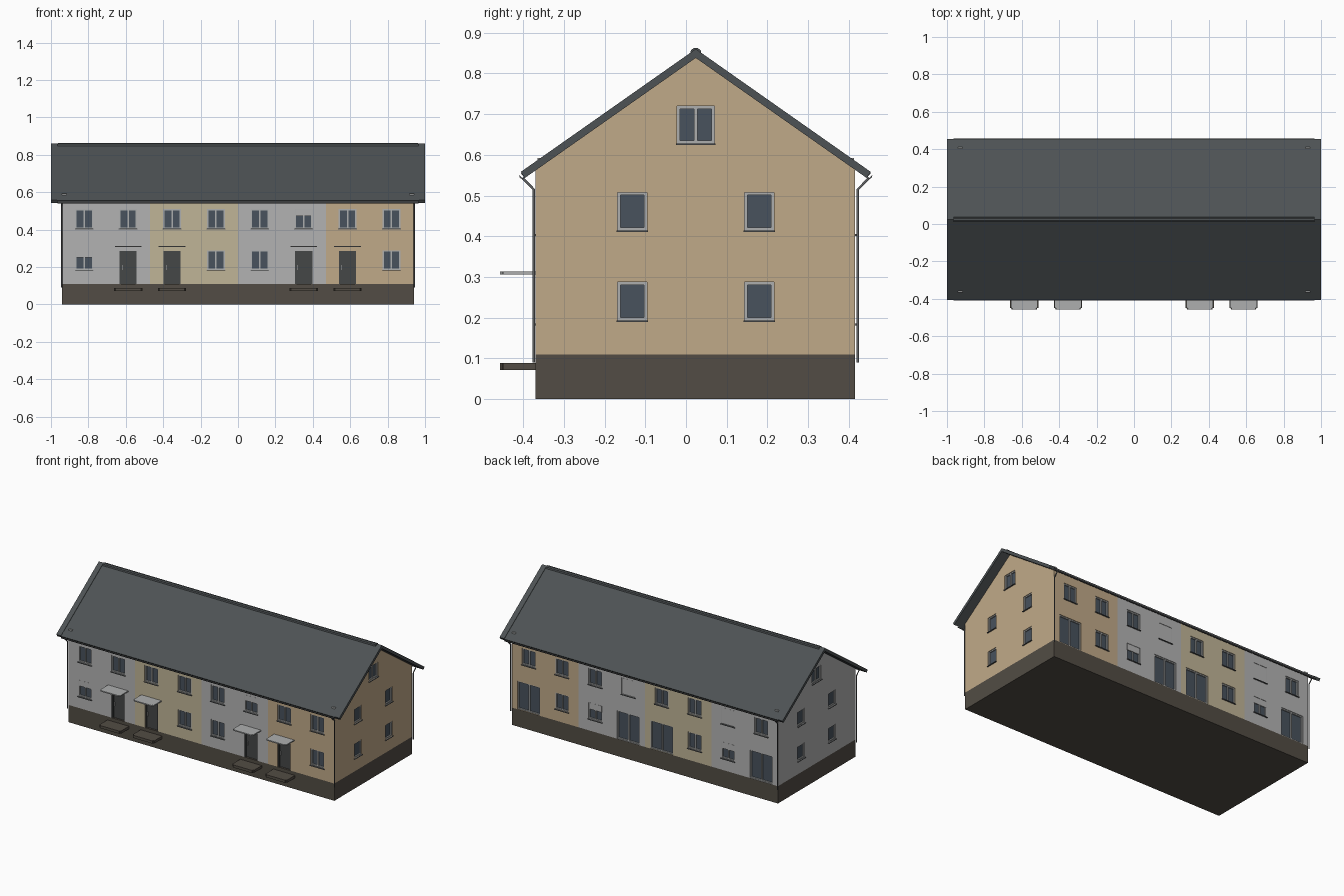
import bpy, bmesh
from mathutils import Matrix, Vector

if "Cube" in bpy.data.objects:
    bpy.data.objects.remove(bpy.data.objects["Cube"])

C = 0.024                      # ridge line in y
YF, YB, XW = -0.37, 0.415, 0.94


def material(name, r, g, b):
    m = bpy.data.materials.new(name)
    m.diffuse_color = (r, g, b, 1)
    m.use_nodes = True
    m.node_tree.nodes["Principled BSDF"].inputs["Base Color"].default_value = m.diffuse_color
    return m


GREY = material("grey_render", 0.45, 0.45, 0.45)
BEIGE = material("beige_render", 0.53, 0.46, 0.31)
TAN = material("tan_render", 0.53, 0.40, 0.25)
BASE = material("plinth_brown", 0.085, 0.073, 0.058)
ROOF = material("roof_slate", 0.075, 0.085, 0.09)
GLASS = material("glass_blue", 0.065, 0.085, 0.11)
DOOR = material("door_dark", 0.06, 0.063, 0.063)
LIGHT = material("light_grey", 0.42, 0.43, 0.43)
METAL = material("gutter_metal", 0.12, 0.125, 0.13)

parts = {}                     # name -> (bmesh, material)


def part(name, mat=None):
    if name not in parts:
        parts[name] = (bmesh.new(), mat)
    return parts[name][0]


def box(bm, lo, hi, frame=Matrix()):
    lo, hi = Vector(lo), Vector(hi)
    m = frame @ Matrix.Translation((lo + hi) / 2) @ Matrix.Diagonal((*(hi - lo), 1))
    return bmesh.ops.create_cube(bm, size=1, matrix=m)["verts"]


def prism(bm, profile, x0, x1):
    """Extrude a (y, z) profile along x."""
    a = [bm.verts.new((x0, y, z)) for y, z in profile]
    b = [bm.verts.new((x1, y, z)) for y, z in profile]
    bm.faces.new(a)
    bm.faces.new(b[::-1])
    n = len(a)
    for i in range(n):
        j = (i + 1) % n
        bm.faces.new((a[i], b[i], b[j], a[j]))


def finish(name):
    bm, mat = parts[name]
    bmesh.ops.recalc_face_normals(bm, faces=bm.faces[:])
    me = bpy.data.meshes.new(name)
    bm.to_mesh(me)
    bm.free()
    ob = bpy.data.objects.new(name, me)
    bpy.context.collection.objects.link(ob)
    if mat:
        me.materials.append(mat)
    return ob


# Wall frames: local x along the wall, local y outward, z up
def wall_frame(u, out, origin):
    m = Matrix.Identity(4)
    m.col[0], m.col[1] = (*u, 0), (*out, 0)
    m.col[3] = (*origin, 1)
    return m


FRONT = wall_frame((1, 0, 0), (0, -1, 0), (0, YF, 0))
BACK = wall_frame((1, 0, 0), (0, 1, 0), (0, YB, 0))
RIGHT = wall_frame((0, 1, 0), (1, 0, 0), (XW, 0, 0))
LEFT = wall_frame((0, 1, 0), (-1, 0, 0), (-XW, 0, 0))


def window(F, u, z0, w, h, sashes=2, shutter=0.0, sill=True):
    a, b, z1, t = u - w / 2, u + w / 2, z0 + h, 0.007
    box(part("opening_cutter"), (a, -0.025, z0), (b, 0.02, z1), F)
    box(part("window_glass", GLASS), (a, -0.024, z0), (b, -0.011, z1), F)
    fr = part("window_frames", LIGHT)
    d0, d1 = -0.018, -0.004
    box(fr, (a, d0, z0), (a + t, d1, z1), F)
    box(fr, (b - t, d0, z0), (b, d1, z1), F)
    box(fr, (a + t, d0, z0), (b - t, d1, z0 + t), F)
    box(fr, (a + t, d0, z1 - t), (b - t, d1, z1), F)
    if sashes == 2:
        box(fr, (u - 0.004, d0, z0 + t), (u + 0.004, d1, z1 - t), F)
    if shutter:
        box(part("roller_shutters", GREY), (a + 0.003, -0.006, z1 - h * shutter),
            (b - 0.003, -0.001, z1 - 0.001), F)
    if sill:
        box(part("window_sills", METAL), (a - 0.003, -0.01, z0 - 0.004), (b + 0.003, 0.007, z0), F)


def rounded_slab(name, mat, u, w, z0, z1):
    """Slab projecting from the front wall with its two outer corners cut."""
    bm = part(name, mat)
    vs = box(bm, (u - w / 2, -0.005, z0), (u + w / 2, 0.087, z1), FRONT)
    es = {e for v in vs for e in v.link_edges
          if all(q.co.y < YF - 0.05 for q in e.verts) and abs(e.verts[0].co.z - e.verts[1].co.z) > 0.001}
    bmesh.ops.bevel(bm, geom=list(es), offset=0.008, segments=3, affect='EDGES')


def door(u):
    a, b, z0, z1 = u - 0.046, u + 0.046, 0.11, 0.285
    box(part("opening_cutter"), (a, -0.025, z0 - 0.005), (b, 0.02, z1), FRONT)
    leaf = part("front_doors", DOOR)
    box(leaf, (a, -0.024, z0), (b, -0.012, z1), FRONT)
    for s in ((a, z0, a + 0.007, z1), (b - 0.007, z0, b, z1), (a + 0.007, z1 - 0.007, b - 0.007, z1)):
        box(leaf, (s[0], -0.018, s[1]), (s[2], -0.004, s[3]), FRONT)
    box(part("door_handles", LIGHT), (a + 0.013, -0.013, 0.185), (a + 0.016, -0.005, 0.21), FRONT)
    rounded_slab("door_canopies", LIGHT, u, 0.142, 0.306, 0.313)
    rounded_slab("door_steps", BASE, u, 0.152, 0.071, 0.088)


# Openings along the front and back
XS = [-0.822 + 0.2346 * i for i in range(8)]
for i, x in enumerate(XS):
    window(FRONT, x, 0.405, 0.095, 0.104, shutter=0.36 if i == 5 else 0)
    if i in (1, 2, 5, 6):
        door(x)
    else:
        window(FRONT, x, 0.185, 0.095, 0.104, shutter=0.36 if i == 0 else 0)
    window(BACK, x, 0.405, 0.095, 0.104, shutter=0.97 if i in (1, 5 - 1 + 0) and i == 1 else (0.97 if i == 4 else 0))
    if i in (0, 3, 4, 7):
        window(BACK, x, 0.111, 0.16, 0.18, sill=False)
    else:
        window(BACK, x, 0.185, 0.095, 0.104, shutter=0.4 if i in (1, 5) else 0)

# Gable openings
for F in (LEFT, RIGHT):
    for y in (C - 0.156, C + 0.156):
        for z in (0.193, 0.414):
            window(F, y, z, 0.072, 0.094, sashes=1)
    window(F, C, 0.628, 0.092, 0.092)

# Plinth and the four coloured house walls
box(part("plinth", BASE), (-XW, YF, 0), (XW, YB, 0.11))
eave = 0.567
walls = []
for i, mat in enumerate((GREY, BEIGE, GREY, TAN)):
    n = f"house_walls_{i + 1}"
    prism(part(n, mat), [(YF, 0.11), (YB, 0.11), (YB, eave), (C, 0.845), (YF, eave)],
          -XW + 0.47 * i, -XW + 0.47 * (i + 1))
    walls.append(n)


# Roof slab, raised verges and ridge cap
def chevron(up):
    return [(C - 0.43, 0.558 + up), (C, 0.86 + up), (C + 0.43, 0.558 + up),
            (C + 0.42, 0.543), (C, 0.838), (C - 0.42, 0.543)]


prism(part("roof", ROOF), chevron(-0.003), -0.967, 0.967)
for s in (-1, 1):
    prism(part("roof_verges", ROOF), chevron(0), s * 0.967, s)
prism(part("ridge_cap", ROOF), [(C - 0.014, 0.846), (C - 0.012, 0.857), (C - 0.005, 0.862),
                                (C + 0.005, 0.862), (C + 0.012, 0.857), (C + 0.014, 0.846)], -0.965, 0.965)

# Gutters, downpipes and small roof plates
for s in (-1, 1):
    yc, zc = C + s * 0.426, 0.549
    prism(part("gutters", METAL), [(yc - 0.008, zc), (yc - 0.006, zc - 0.006), (yc, zc - 0.009),
                                   (yc + 0.006, zc - 0.006), (yc + 0.008, zc),
                                   (yc + 0.006, zc), (yc, zc - 0.006), (yc - 0.006, zc)], -0.965, 0.965)
    yw = C + s * 0.398
    for x in (-0.943, 0.943):
        cu = bpy.data.curves.new("downpipe", 'CURVE')
        cu.dimensions = '3D'
        cu.bevel_depth, cu.bevel_resolution, cu.use_fill_caps = 0.0035, 1, True
        sp = cu.splines.new('POLY')
        path = [(x, yc, 0.543), (x, yw, 0.515), (x, yw, 0.09)]
        sp.points.add(len(path) - 1)
        for p, co in zip(sp.points, path):
            p.co = (*co, 1)
        cu.materials.append(METAL)
        ob = bpy.data.objects.new("downpipe", cu)
        bpy.context.collection.objects.link(ob)
        y = C + s * 0.385
        box(part("roof_plates", LIGHT), (x * 0.985 - 0.012, y - 0.004, 0.58), (x * 0.985 + 0.012, y + 0.004, 0.592))

# Build objects, then cut the openings into the walls
objs = {n: finish(n) for n in list(parts)}
cutter = objs["opening_cutter"]
cutter.hide_render = True
for n in walls:
    ob = objs[n]
    mod = ob.modifiers.new("openings", 'BOOLEAN')
    mod.operation, mod.solver, mod.object = 'DIFFERENCE', 'EXACT', cutter
    bpy.context.view_layer.objects.active = ob
    bpy.ops.object.modifier_apply(modifier=mod.name)
bpy.data.objects.remove(cutter)
